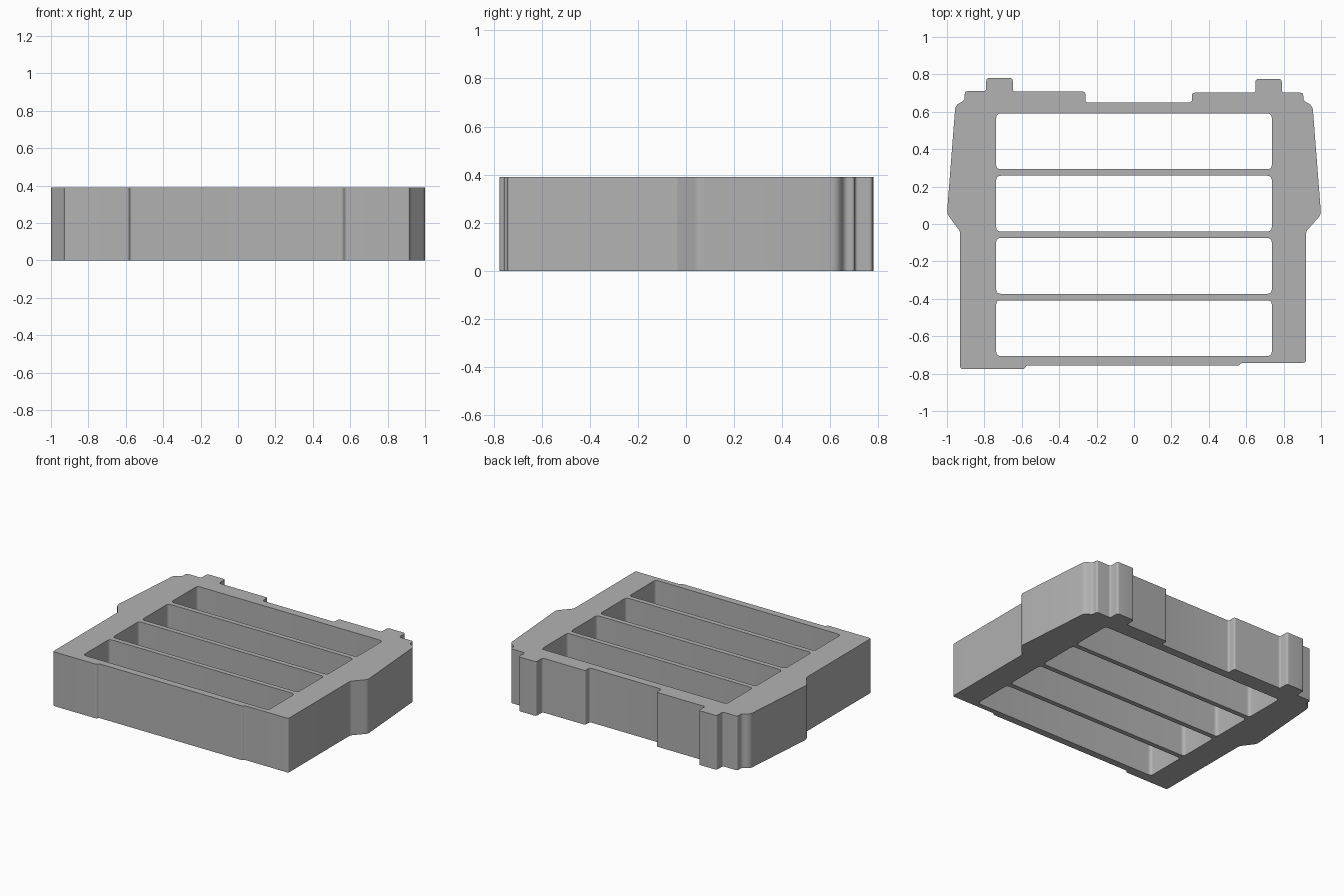
import bpy
import bmesh
from mathutils import Vector

if "Cube" in bpy.data.objects:
    bpy.data.objects.remove(bpy.data.objects["Cube"])

HEIGHT = 0.39
STEPS = 5


def rounded(corners):
    """Closed 2D loop from (x, y, setback) corners, each rounded by a small curve."""
    loop = []
    for i, (x, y, r) in enumerate(corners):
        p = Vector((x, y))
        a = Vector(corners[i - 1][:2])
        b = Vector(corners[(i + 1) % len(corners)][:2])
        start = p + (a - p).normalized() * r
        end = p + (b - p).normalized() * r
        for k in range(STEPS + 1):
            t = k / STEPS
            loop.append(start * (1 - t) ** 2 + p * 2 * t * (1 - t) + end * t ** 2)
    return loop


# Outer silhouette, counter-clockwise from the front right corner
outline = [
    (-0.93, -0.775, .015), (-0.585, -0.775, .01), (-0.575, -0.757, .008),
    (0.56, -0.757, .008), (0.575, -0.742, .008), (0.92, -0.742, .015),
    (0.92, -0.04, .012), (1.0, 0.05, .02), (0.955, 0.632, .025),
    (0.905, 0.66, .016), (0.905, 0.702, .016), (0.79, 0.702, .015),
    (0.79, 0.775, .015), (0.65, 0.775, .015), (0.65, 0.702, .015),
    (0.31, 0.702, .015), (0.31, 0.65, .015), (-0.26, 0.65, .015),
    (-0.26, 0.708, .015), (-0.648, 0.708, .015), (-0.648, 0.78, .015),
    (-0.79, 0.78, .015), (-0.79, 0.71, .015), (-0.905, 0.71, .016),
    (-0.905, 0.662, .016), (-0.955, 0.635, .025), (-1.0, 0.055, .02),
    (-0.93, -0.04, .012),
]
loops = [rounded(outline)]

# Four equal slots passing right through
SLOT_X, SLOT_Y, SLOT_R = 0.737, 0.149, 0.025
for i in range(4):
    cy = 0.442 - i * 0.333
    loops.append(rounded([(sx * SLOT_X, cy + sy * SLOT_Y, SLOT_R)
                          for sx, sy in ((-1, -1), (1, -1), (1, 1), (-1, 1))]))

# Fill the profile, then extrude it upward
bm = bmesh.new()
edges = []
for loop in loops:
    verts = [bm.verts.new((p.x, p.y, 0)) for p in loop]
    edges += [bm.edges.new((v, verts[i - 1])) for i, v in enumerate(verts)]
bmesh.ops.triangle_fill(bm, edges=edges, use_beauty=True, use_dissolve=False)
top = bmesh.ops.extrude_face_region(bm, geom=bm.faces[:], use_keep_orig=True)
bmesh.ops.translate(bm, vec=(0, 0, HEIGHT),
                    verts=[g for g in top["geom"] if isinstance(g, bmesh.types.BMVert)])
bmesh.ops.recalc_face_normals(bm, faces=bm.faces[:])

mesh = bpy.data.meshes.new("slotted_frame")
bm.to_mesh(mesh)
bm.free()
frame = bpy.data.objects.new("slotted_frame", mesh)
bpy.context.collection.objects.link(frame)

# Plain grey finish
grey = bpy.data.materials.new("plain grey")
grey.use_nodes = True
colour = (0.45, 0.45, 0.45, 1)
grey.diffuse_color = colour
grey.node_tree.nodes["Principled BSDF"].inputs["Base Color"].default_value = colour
mesh.materials.append(grey)

bpy.ops.object.select_all(action="DESELECT")
frame.select_set(True)
bpy.context.view_layer.objects.active = frame
bpy.ops.object.shade_smooth_by_angle(angle=0.52)
